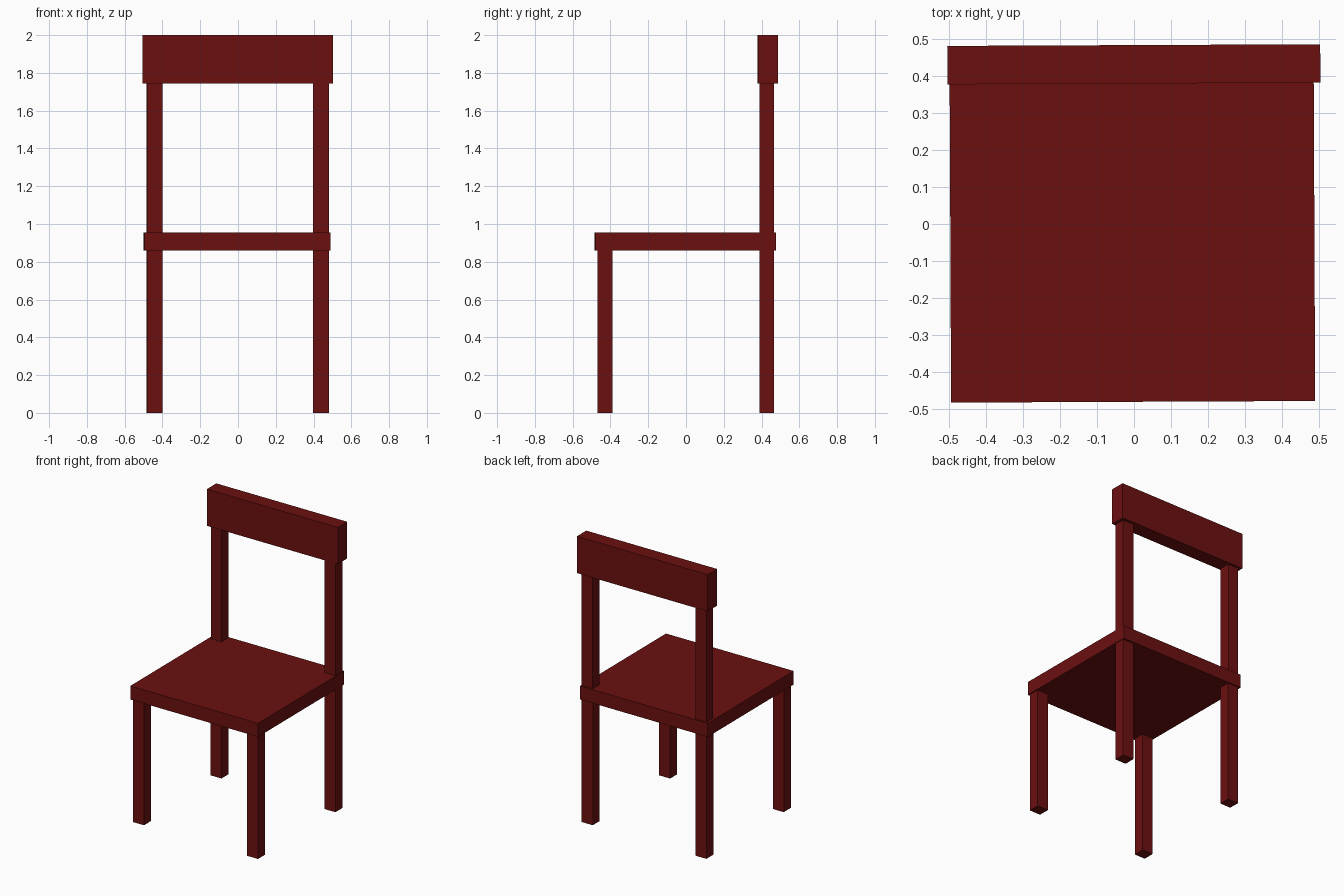
import bpy

if "Cube" in bpy.data.objects:
    bpy.data.objects.remove(bpy.data.objects["Cube"])

wood = bpy.data.materials.new("dark_red_wood")
wood.diffuse_color = (0.15, 0.005, 0.005, 1)
wood.use_nodes = True
wood.node_tree.nodes["Principled BSDF"].inputs["Base Color"].default_value = wood.diffuse_color
TWIST = 0.0045  # the whole chair sits very slightly turned


def box(name, x, y, z):
    """Add a box spanning the given (low, high) ranges."""
    bpy.ops.mesh.primitive_cube_add(
        size=1, location=[(a + b) / 2 for a, b in (x, y, z)], rotation=(0, 0, TWIST))
    ob = bpy.context.object
    ob.name = name
    ob.scale = [b - a for a, b in (x, y, z)]
    bpy.ops.object.transform_apply(location=False, rotation=False, scale=True)
    ob.data.materials.append(wood)
    return ob


# Seat slab and top rail of the backrest
box("seat", (-0.497, 0.488), (-0.481, 0.475), (0.86, 0.955))
box("backrest_rail", (-0.505, 0.504), (0.38, 0.484), (1.743, 2.0))

# Legs below the seat and posts carrying the rail
for side, x in (("left", (-0.483, -0.4)), ("right", (0.396, 0.482))):
    box(f"front_leg_{side}", x, (-0.468, -0.39), (0, 0.86))
    box(f"back_leg_{side}", x, (0.388, 0.465), (0, 0.86))
    box(f"back_post_{side}", x, (0.389, 0.466), (0.955, 1.743))
